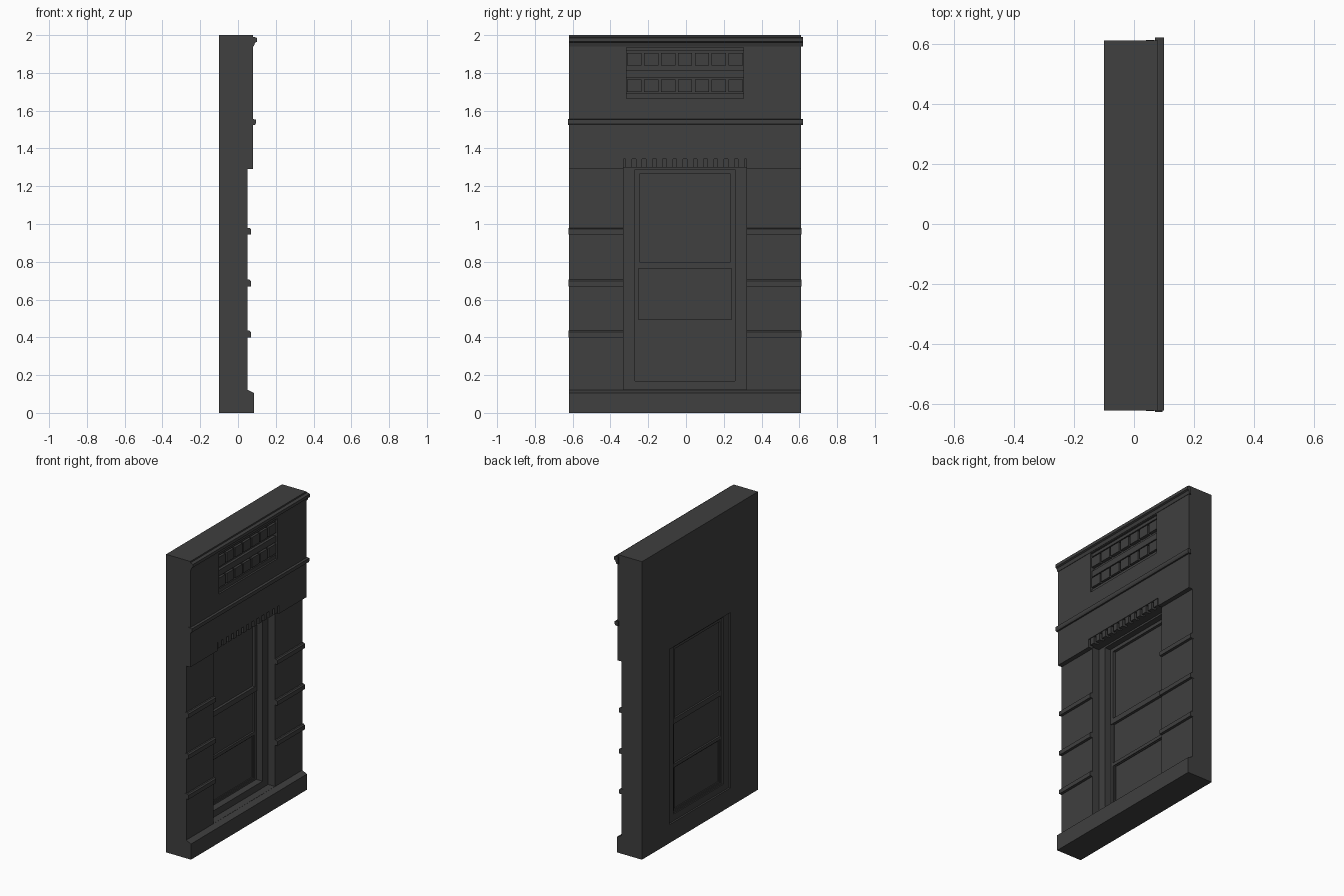
import bpy, bmesh

if "Cube" in bpy.data.objects:
    bpy.data.objects.remove(bpy.data.objects["Cube"])

YC = -0.005  # centre line of the facade
dark = bpy.data.materials.new("dark_stone")
dark.diffuse_color = (0.05, 0.05, 0.05, 1)
dark.use_nodes = True
dark.node_tree.nodes["Principled BSDF"].inputs["Base Color"].default_value = dark.diffuse_color


def prism(name, profile, y0, y1):
    """Extrude an (x, z) profile along y."""
    bm = bmesh.new()
    face = bm.faces.new([bm.verts.new((x, y0, z)) for x, z in profile])
    ext = bmesh.ops.extrude_face_region(bm, geom=[face])
    for v in ext["geom"]:
        if isinstance(v, bmesh.types.BMVert):
            v.co.y = y1
    bmesh.ops.recalc_face_normals(bm, faces=bm.faces)
    me = bpy.data.meshes.new(name)
    bm.to_mesh(me)
    bm.free()
    me.materials.append(dark)
    ob = bpy.data.objects.new(name, me)
    bpy.context.collection.objects.link(ob)
    return ob


def box(name, x0, x1, y0, y1, z0, z1):
    return prism(name, [(x0, z0), (x1, z0), (x1, z1), (x0, z1)], y0, y1)


def cut(target, cutter):
    mod = target.modifiers.new("cut", "BOOLEAN")
    mod.operation = "DIFFERENCE"
    mod.solver = "EXACT"
    mod.object = cutter
    bpy.context.view_layer.objects.active = target
    bpy.ops.object.modifier_apply(modifier=mod.name)
    bpy.data.objects.remove(cutter)


def frame(name, x0, x1, hw, z0, z1, side, bottom, top):
    """Rectangular frame centred on the facade, with an open middle."""
    ob = box(name, x0, x1, YC - hw, YC + hw, z0, z1)
    cut(ob, box("opening_cutter", x0 - 1, x1 + 1, YC - hw + side, YC + hw - side,
                z0 + bottom, z1 - top))
    return ob


# wall with plinth and thicker upper storey
HW, OW = 0.615, 0.325
wall = prism("wall", [(-0.1, 0), (0.085, 0), (0.085, 0.105), (0.05, 0.122),
                      (0.05, 1.29), (0.08, 1.29), (0.08, 2), (-0.1, 2)], YC - HW, YC + HW)
cut(wall, box("window_cutter", -0.3, 0.3, YC - OW, YC + OW, 0.123, 1.30))
cut(wall, box("dentil_cutter", 0.05, 0.3, YC - OW, YC + OW, 1.25, 1.345))
cut(wall, box("vent_cutter", 0.05, 0.3, YC - 0.31, YC + 0.31, 1.665, 1.935))

# full-width mouldings
prism("string_course", [(0.07, 1.525), (0.09, 1.525), (0.095, 1.535), (0.095, 1.553),
                        (0.07, 1.557)], YC - 0.62, 0.62)
prism("cornice", [(0.07, 1.94), (0.083, 1.94), (0.09, 1.96), (0.1, 1.965), (0.1, 1.985),
                  (0.085, 1.99), (0.07, 1.99)], -0.62, 0.62)

# rustication bands on both piers
for z in (0.40, 0.67, 0.945):
    for s in (-1, 1):
        a, b = sorted((YC + s * OW, YC + s * 0.617))
        prism("pier_band", [(0.04, z), (0.068, z), (0.068, z + 0.028), (0.06, z + 0.035),
                            (0.04, z + 0.035)], a, b)

# dentils under the lintel
pitch = 2 * OW / 12
for i in range(12):
    y = YC - OW + pitch * (i + 0.5)
    box("dentil", 0.04, 0.076, y - 0.017, y + 0.017, 1.30, 1.345)

# vent panel: rails and two rows of blocks
for z0, z1 in ((1.665, 1.69), (1.775, 1.815), (1.915, 1.935)):
    box("vent_rail", 0.04, 0.068, YC - 0.31, YC + 0.31, z0, z1)
for z in (1.70, 1.84):
    for i in range(7):
        y = YC + (i - 3) * 0.0895
        box("vent_block", 0.04, 0.072, y - 0.038, y + 0.038, z, z + 0.065)

# window casing, sashes and glass
frame("window_casing", -0.088, 0.0, OW, 0.123, 1.30, 0.06, 0.045, 0.012)
frame("upper_sash", -0.08, -0.04, 0.265, 0.765, 1.288, 0.025, 0.035, 0.022)
frame("middle_sash", -0.08, -0.046, 0.265, 0.482, 0.77, 0.018, 0.013, 0.003)
frame("lower_sash", -0.08, -0.046, 0.265, 0.168, 0.485, 0.02, 0.012, 0.012)
frame("lower_bead", -0.075, -0.052, 0.248, 0.178, 0.475, 0.013, 0.013, 0.008)
box("glass", -0.068, -0.058, YC - 0.26, YC + 0.26, 0.17, 1.285)
